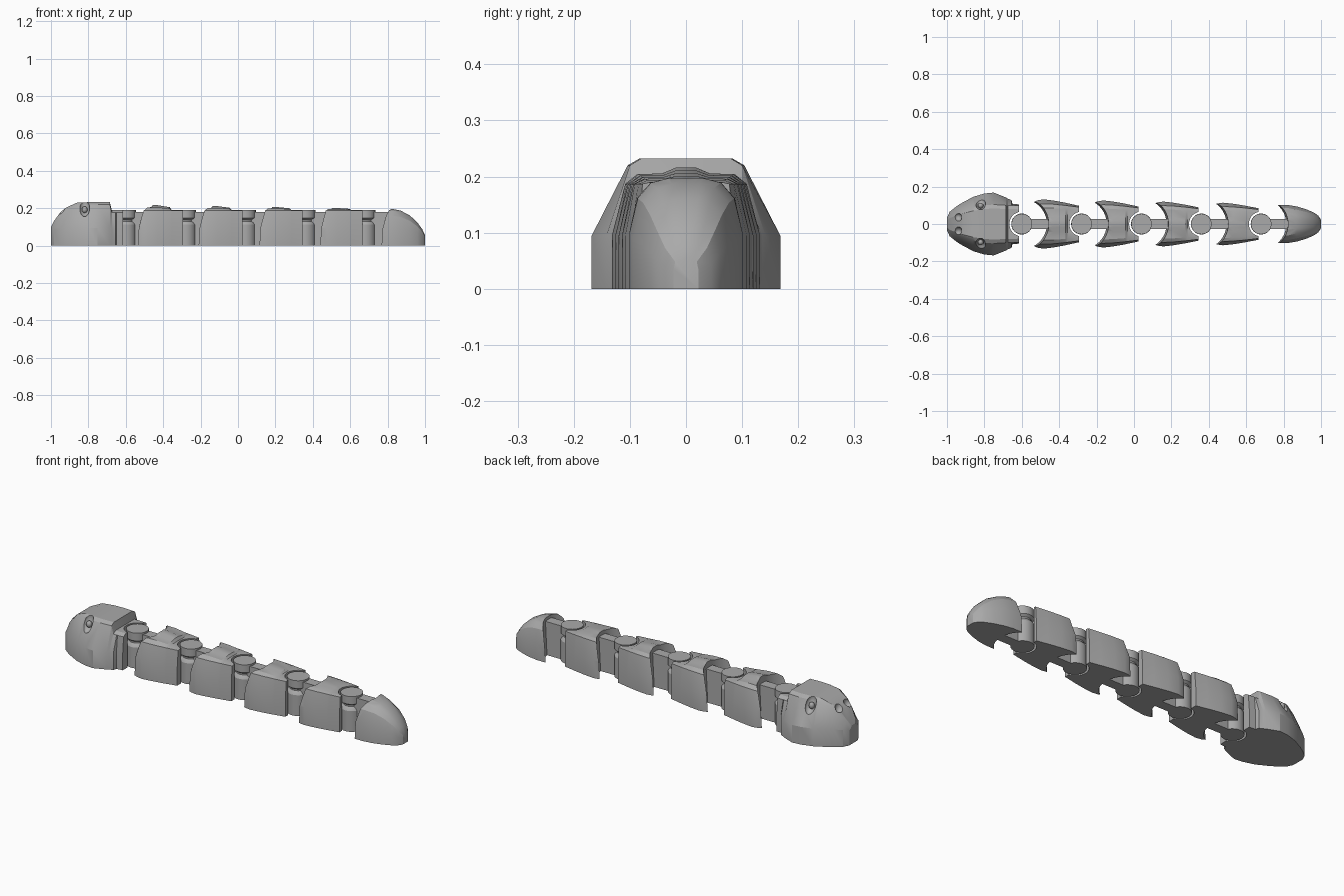
import bpy, bmesh, math
from mathutils import Matrix

cube = bpy.data.objects.get("Cube")
if cube:
    bpy.data.objects.remove(cube, do_unlink=True)

grey = bpy.data.materials.new("plain_grey")
grey.use_nodes = True
grey.diffuse_color = (0.4, 0.4, 0.4, 1)
grey.node_tree.nodes["Principled BSDF"].inputs["Base Color"].default_value = (0.4, 0.4, 0.4, 1)

PITCH = 0.32
FIRST = -0.6


def finish(name, bm):
    bmesh.ops.recalc_face_normals(bm, faces=bm.faces)
    mesh = bpy.data.meshes.new(name)
    bm.to_mesh(mesh)
    bm.free()
    mesh.materials.append(grey)
    ob = bpy.data.objects.new(name, mesh)
    bpy.context.collection.objects.link(ob)
    return ob


def loft(name, sections):
    """Skin mirrored half profiles along x; each section is (x, [(y, z), ...]) ending on the centre line."""
    bm = bmesh.new()
    rings = []
    for x, half in sections:
        loop = half + [(-y, z) for y, z in reversed(half[:-1])]
        rings.append([bm.verts.new((x, y, z)) for y, z in loop])
    for a, b in zip(rings, rings[1:]):
        for i in range(len(a)):
            j = (i + 1) % len(a)
            bm.faces.new((a[i], a[j], b[j], b[i]))
    bm.faces.new(rings[0])
    bm.faces.new(rings[-1])
    return finish(name, bm)


def lathe(name, profile, x, sides=40):
    bm = bmesh.new()
    rings = [[bm.verts.new((x + r * math.cos(math.tau * i / sides), r * math.sin(math.tau * i / sides), z))
              for i in range(sides)] for r, z in profile]
    for a, b in zip(rings, rings[1:]):
        for i in range(sides):
            j = (i + 1) % sides
            bm.faces.new((a[i], a[j], b[j], b[i]))
    bm.faces.new(rings[0])
    bm.faces.new(rings[-1])
    return finish(name, bm)


def ellipsoid(name, centre, size, tilt):
    bm = bmesh.new()
    matrix = Matrix.Translation(centre) @ Matrix.Rotation(tilt, 4, 'X') @ Matrix.Diagonal((*size, 1))
    bmesh.ops.create_uvsphere(bm, u_segments=20, v_segments=12, radius=1, matrix=matrix)
    return finish(name, bm)


def activate(ob):
    bpy.ops.object.select_all(action='DESELECT')
    ob.select_set(True)
    bpy.context.view_layer.objects.active = ob


def cut(ob, cutters):
    activate(ob)
    for c in cutters:
        mod = ob.modifiers.new("cut", 'BOOLEAN')
        mod.operation = 'DIFFERENCE'
        mod.solver = 'EXACT'
        mod.object = c
        bpy.ops.object.modifier_apply(modifier=mod.name)
        bpy.data.objects.remove(c, do_unlink=True)


def smooth(ob):
    activate(ob)
    bpy.ops.object.shade_smooth_by_angle(angle=math.radians(25))


def socket(p):
    return lathe("socket_cutter", [(0.066, -0.1), (0.066, 0.4)], p)


def front_hollow(p):
    return lathe("hollow_cutter", [(0.131, -0.1), (0.134, 0), (0.144, 0.2), (0.145, 0.4)], p, 64)


def body_half(w, t, rise):
    """Half profile: straight side, sloping shoulder, gently scaled back."""
    return [(w, 0), (w, 0.095), (t, 0.187), (t * 0.8, 0.19 + rise * 0.55),
            (t * 0.4, 0.19 + rise * 0.6), (0.018, 0.19 + rise), (0, 0.19 + rise)]


def pin(p, number):
    # Waisted hinge pin and the web joining it to the piece behind
    smooth(lathe(f"hinge_pin_{number}", [(0.056, 0), (0.056, 0.112), (0.05, 0.122), (0.042, 0.13),
                                         (0.042, 0.138), (0.055, 0.148), (0.055, 0.19)], p))
    web = [(0.027, 0), (0.027, 0.18), (0, 0.18)]
    loft(f"hinge_web_{number}", [(p + 0.02, web), (p + 0.15, web)])


# Head: (x, side width, top width, shoulder height, top height)
head_shape = [(-1.0, 0.035, 0.02, 0.08, 0.10),
              (-0.985, 0.066, 0.04, 0.09, 0.13),
              (-0.95, 0.094, 0.055, 0.095, 0.178),
              (-0.92, 0.113, 0.068, 0.095, 0.203),
              (-0.86, 0.145, 0.088, 0.095, 0.23),
              (-0.80, 0.163, 0.1, 0.095, 0.232),
              (-0.75, 0.168, 0.104, 0.095, 0.232),
              (-0.685, 0.142, 0.1, 0.095, 0.232),
              (-0.675, 0.136, 0.1, 0.095, 0.19),
              (-0.655, 0.127, 0.1, 0.095, 0.19),
              (-0.65, 0.108, 0.1, 0.095, 0.19),
              (-0.615, 0.105, 0.098, 0.095, 0.19)]
head = loft("head", [(x, [(w, 0), (w, s), (t, h - 0.012), (t * 0.8, h), (0, h)])
                     for x, w, t, s, h in head_shape])
holes = [socket(FIRST)]
for side in (1, -1):
    holes.append(ellipsoid("eye_cutter", (-0.82, side * 0.108, 0.2), (0.027, 0.024, 0.05), side * 0.5))
    holes.append(ellipsoid("nostril_cutter", (-0.942, side * 0.036, 0.192), (0.022, 0.022, 0.03), side * 0.3))
cut(head, holes)
smooth(head)

# Eyeballs resting in the eye sockets
for side, label in ((1, "left"), (-1, "right")):
    smooth(ellipsoid(f"{label}_eye", (-0.82, side * 0.098, 0.192), (0.015, 0.015, 0.018), 0))

# Four body links, slimmer and flatter towards the tail
for n in range(4):
    p = FIRST + PITCH * n
    w = 0.132 - 0.006 * n
    rise = 0.026 - 0.005 * n
    link = loft(f"body_link_{n + 1}", [
        (p + 0.062, body_half(w * 0.88, w * 0.75, rise * 0.7)),
        (p + 0.085, body_half(w * 0.96, w * 0.8, rise * 0.9)),
        (p + 0.115, body_half(w, w * 0.82, rise)),
        (p + 0.17, body_half(w * 0.95, w * 0.8, rise)),
        (p + 0.235, body_half(w * 0.86, w * 0.75, rise * 0.6)),
        (p + 0.245, body_half(w * 0.84, w * 0.74, 0.001)),
        (p + 0.305, body_half(w * 0.74, w * 0.68, 0.001))])
    cut(link, [front_hollow(p), socket(p + PITCH)])
    smooth(link)
    pin(p, n + 1)

# Tail: (x, side width, top width, shoulder height, top height)
p = FIRST + PITCH * 4
tail_shape = [(0.735, 0.085, 0.06, 0.095, 0.192),
              (0.77, 0.102, 0.066, 0.095, 0.198),
              (0.82, 0.102, 0.062, 0.095, 0.197),
              (0.87, 0.094, 0.05, 0.09, 0.187),
              (0.92, 0.079, 0.042, 0.08, 0.16),
              (0.96, 0.062, 0.034, 0.065, 0.122),
              (0.985, 0.045, 0.026, 0.045, 0.088),
              (1.0, 0.022, 0.015, 0.035, 0.055)]
tail = loft("tail", [(x, [(w, 0), (w, s), (0.6 * w + 0.4 * t, 0.35 * s + 0.65 * h),
                          (t, h - 0.008), (t * 0.5, h), (0, h)])
                     for x, w, t, s, h in tail_shape])
cut(tail, [front_hollow(p)])
smooth(tail)
pin(p, 5)
